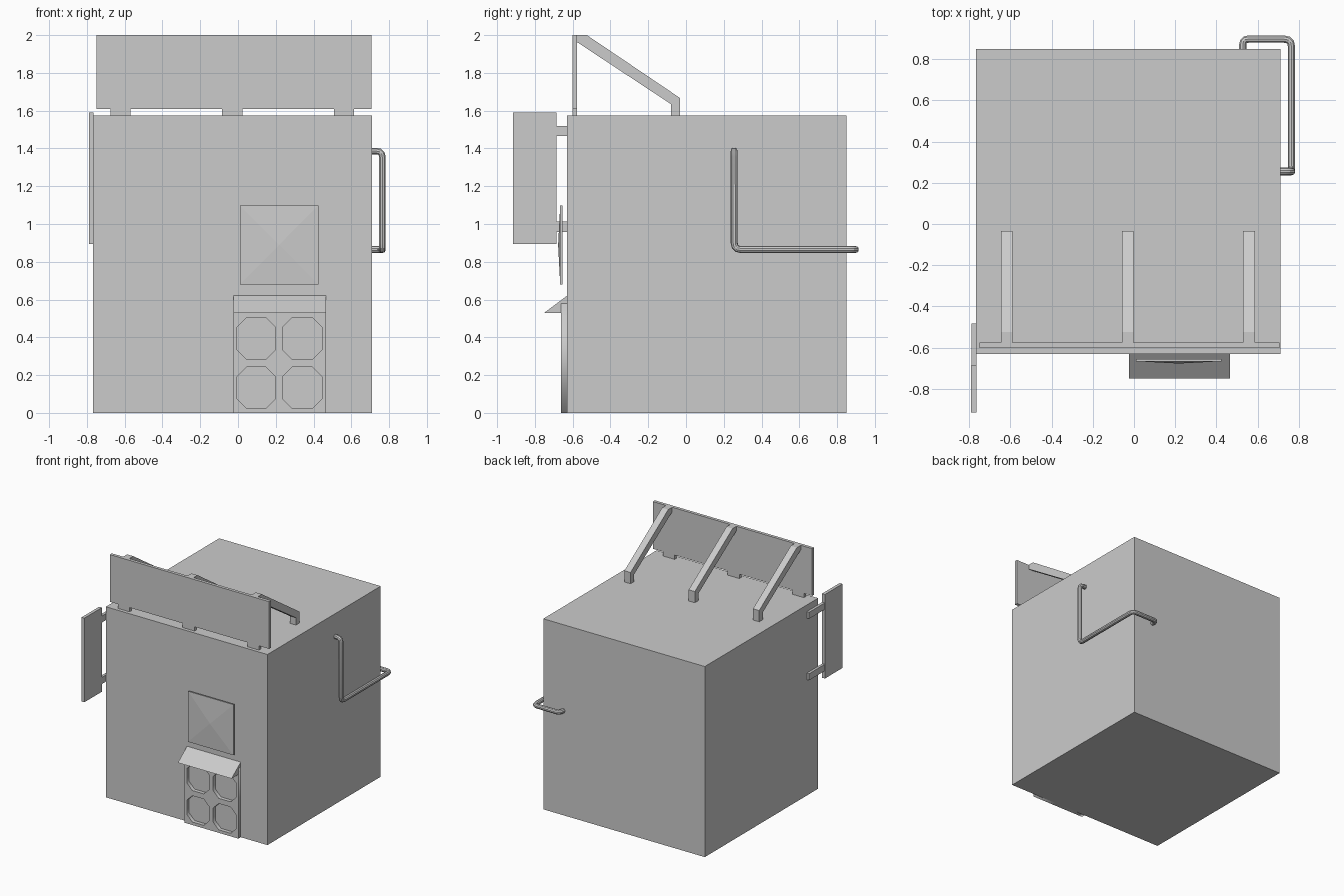
import bpy, bmesh
from mathutils import Vector

if "Cube" in bpy.data.objects:
    bpy.data.objects.remove(bpy.data.objects["Cube"])


def finish(name, bm):
    bmesh.ops.recalc_face_normals(bm, faces=bm.faces)
    mesh = bpy.data.meshes.new(name)
    bm.to_mesh(mesh)
    bm.free()
    obj = bpy.data.objects.new(name, mesh)
    bpy.context.collection.objects.link(obj)
    return obj


def prism(name, points, axis, lo, hi):
    """Extrude a profile along x (points are y,z) or along y (points are x,z)."""
    bm = bmesh.new()
    place = (lambda a, b: (lo, a, b)) if axis == 'x' else (lambda a, b: (a, lo, b))
    face = bm.faces.new([bm.verts.new(place(a, b)) for a, b in points])
    ext = bmesh.ops.extrude_face_region(bm, geom=[face])
    move = (hi - lo, 0, 0) if axis == 'x' else (0, hi - lo, 0)
    bmesh.ops.translate(bm, vec=move,
                        verts=[v for v in ext['geom'] if isinstance(v, bmesh.types.BMVert)])
    return finish(name, bm)


def rect(a0, a1, b0, b1):
    return [(a0, b0), (a1, b0), (a1, b1), (a0, b1)]


def box(name, x, y, z):
    return prism(name, rect(*y, *z), 'x', *x)


def curve_to_mesh(name, data):
    obj = bpy.data.objects.new(name, data)
    bpy.context.collection.objects.link(obj)
    bpy.ops.object.select_all(action='DESELECT')
    obj.select_set(True)
    bpy.context.view_layer.objects.active = obj
    bpy.ops.object.convert(target='MESH')
    return bpy.context.view_layer.objects.active


def add_poly(data, pts, cyclic):
    s = data.splines.new('POLY')
    s.points.add(len(pts) - 1)
    for p, co in zip(s.points, pts):
        p.co = (*co, 1)
    s.use_cyclic_u = cyclic


# Building block
box("building", (-0.767, 0.71), (-0.63, 0.85), (0, 1.575))

# Roof billboard with three feet along its lower edge
feet = [(-0.675, -0.57), (-0.085, 0.025), (0.507, 0.613)]
outline = [(0.706, 1.61), (0.706, 2.0), (-0.75, 2.0), (-0.75, 1.61)]
for a, b in feet:
    outline += [(a, 1.61), (a, 1.57), (b, 1.57), (b, 1.61)]
prism("roof_billboard", outline, 'y', -0.602, -0.576)

# Sloping braces behind the billboard
brace = [(-0.58, 2.0), (-0.525, 2.0), (-0.033, 1.668), (-0.033, 1.57),
         (-0.08, 1.57), (-0.08, 1.635), (-0.58, 1.965)]
for i, x in enumerate((-0.618, -0.03, 0.558)):
    prism(f"billboard_brace_{i + 1}", brace, 'x', x - 0.028, x + 0.028)

# Projecting side sign and its two brackets
box("side_sign", (-0.79, -0.764), (-0.915, -0.686), (0.895, 1.59))
for n, z in (("upper", 1.493), ("lower", 0.985)):
    box(f"{n}_sign_bracket", (-0.788, -0.765), (-0.69, -0.482), (z - 0.027, z + 0.027))

# Window panel with a very shallow pyramid front
panel = box("window_panel", (0.01, 0.425), (-0.666, -0.655), (0.68, 1.098))
bm = bmesh.new()
bm.from_mesh(panel.data)
bm.faces.ensure_lookup_table()
front = min(bm.faces, key=lambda f: f.calc_center_median().y)
new = bmesh.ops.poke(bm, faces=[front])
new['verts'][0].co.y = -0.677
bm.to_mesh(panel.data)
bm.free()

# Door slab with four octagonal openings
door = bpy.data.curves.new("door", 'CURVE')
door.dimensions = '2D'
door.fill_mode = 'BOTH'
door.extrude = 0.0155
add_poly(door, [(x, z, 0) for x, z in rect(-0.025, 0.466, 0, 0.58)], True)
c = 0.05
for x0, x1 in ((-0.005, 0.199), (0.236, 0.445)):
    for z0, z1 in ((0.025, 0.242), (0.285, 0.503)):
        add_poly(door, [(x0 + c, z0, 0), (x1 - c, z0, 0), (x1, z0 + c, 0), (x1, z1 - c, 0),
                        (x1 - c, z1, 0), (x0 + c, z1, 0), (x0, z1 - c, 0), (x0, z0 + c, 0)], True)
slab = curve_to_mesh("door", door)
slab.rotation_euler.x = 1.5707963
slab.location.y = -0.6455

# Wedge canopy over the door
prism("door_canopy", [(-0.628, 0.622), (-0.75, 0.53), (-0.628, 0.53)], 'x', -0.025, 0.466)

# Pipe wrapping round the back right corner, with rounded bends
path = [Vector(p) for p in ((0.70, 0.255, 1.386), (0.764, 0.255, 1.386), (0.764, 0.255, 0.865),
                            (0.764, 0.897, 0.865), (0.528, 0.897, 0.865), (0.528, 0.845, 0.865))]
pts = [path[0]]
for a, b, d in zip(path, path[1:], path[2:]):
    r = min(0.036, (a - b).length * 0.5, (d - b).length * 0.5)
    p, q = b + (a - b).normalized() * r, b + (d - b).normalized() * r
    for k in range(4):
        t = k / 3
        pts.append(p * (1 - t) ** 2 + b * 2 * t * (1 - t) + q * t * t)
pts.append(path[-1])
pipe = bpy.data.curves.new("corner_pipe", 'CURVE')
pipe.dimensions = '3D'
pipe.bevel_depth = 0.0185
pipe.bevel_resolution = 3
pipe.use_fill_caps = True
add_poly(pipe, pts, False)
curve_to_mesh("corner_pipe", pipe)
bpy.ops.object.shade_smooth_by_angle()
